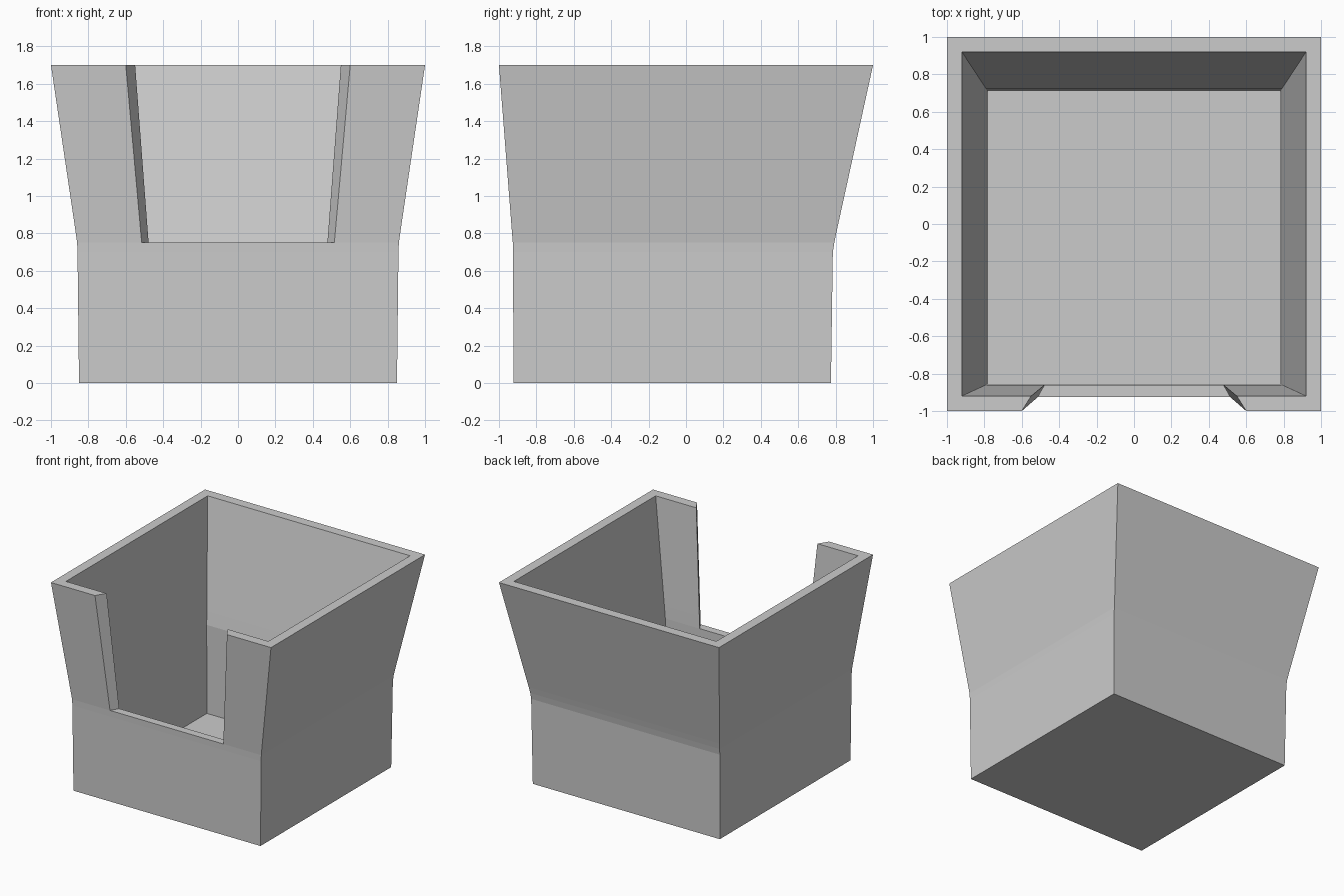
import bpy
import bmesh

cube = bpy.data.objects.get("Cube")
if cube:
    bpy.data.objects.remove(cube, do_unlink=True)

grey = bpy.data.materials.new("plain grey")
grey.use_nodes = True
grey.diffuse_color = (0.6, 0.6, 0.6, 1)
grey.node_tree.nodes["Principled BSDF"].inputs["Base Color"].default_value = (0.6, 0.6, 0.6, 1)

LIP, TOP = 0.75, 1.7

# Wall levels: height, half width, front depth, back depth
OUTER = [(0, 0.85, 0.922, 0.775), (0.70, 0.858, 0.925, 0.785), (LIP, 0.86, 0.926, 0.793),
         (0.80, 0.867, 0.93, 0.803), (TOP, 1, 1, 1)]
INNER = [(0.03, 0.78, 0.855, 0.71), (LIP, 0.79, 0.86, 0.722),
         (0.85, 0.803, 0.866, 0.742), (TOP, 0.92, 0.92, 0.92)]

bm = bmesh.new()


def make_rings(levels, notch_low, notch_high):
    """Six points per level, running from one notch edge round the back to the other."""
    rings = []
    for z, x, front, back in levels:
        t = max(0, (z - LIP) / (TOP - LIP))
        n = notch_low + (notch_high - notch_low) * t
        points = [(-n, -front), (-x, -front), (-x, back), (x, back), (x, -front), (n, -front)]
        rings.append([bm.verts.new((px, py, z)) for px, py in points])
    return rings


def loft(rings, levels):
    """Wall faces; the front gap is closed only below the lip."""
    for i in range(len(rings) - 1):
        a, b = rings[i], rings[i + 1]
        for j in range(6 if levels[i][0] < LIP else 5):
            k = (j + 1) % 6
            bm.faces.new((a[j], a[k], b[k], b[j]))


outer = make_rings(OUTER, 0.515, 0.60)
inner = make_rings(INNER, 0.478, 0.55)
loft(outer, OUTER)
loft(inner, INNER)

# Underside and inner floor
bm.faces.new(outer[0])
bm.faces.new(inner[0])

# Top rim
for j in range(5):
    bm.faces.new((outer[-1][j], outer[-1][j + 1], inner[-1][j + 1], inner[-1][j]))

# Front lip and the splayed cheeks of the notch
outer_side = [r for r, lv in zip(outer, OUTER) if lv[0] >= LIP]
inner_side = [r for r, lv in zip(inner, INNER) if lv[0] >= LIP]
bm.faces.new((outer_side[0][0], outer_side[0][5], inner_side[0][5], inner_side[0][0]))
for j in (0, 5):
    bm.faces.new([r[j] for r in outer_side] + [r[j] for r in reversed(inner_side)])

bmesh.ops.recalc_face_normals(bm, faces=bm.faces)
mesh = bpy.data.meshes.new("open_front_bin")
bm.to_mesh(mesh)
bm.free()
mesh.materials.append(grey)
bpy.context.collection.objects.link(bpy.data.objects.new("open_front_bin", mesh))
